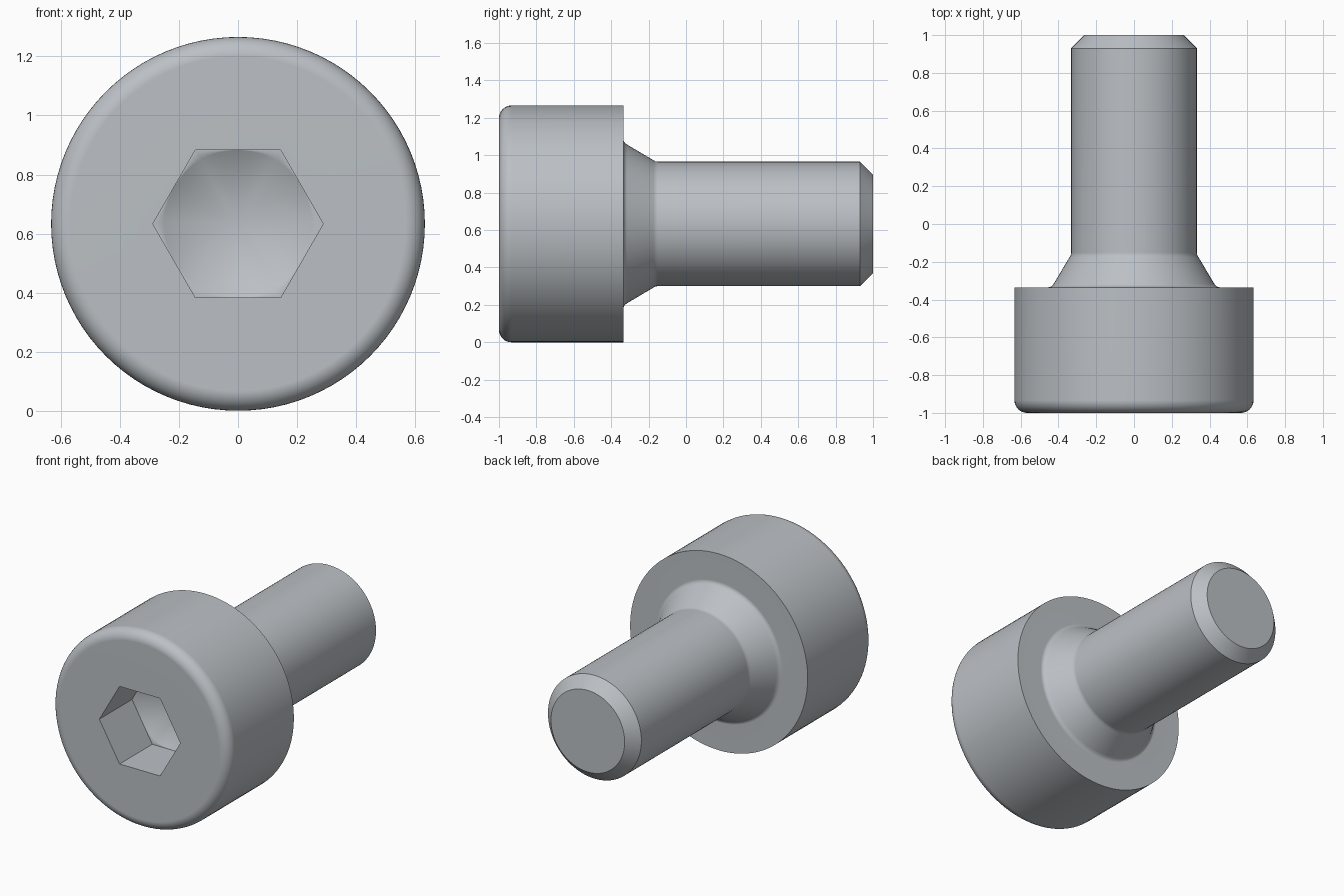
import bpy, bmesh
from math import sin, cos, pi, radians

cube = bpy.data.objects.get("Cube")
if cube:
    bpy.data.objects.remove(cube, do_unlink=True)

SEGMENTS = 96          # divisible by 12, so hexagon corners and flats line up
HEAD_R = 0.633
SHANK_R = 0.333
SOCKET_R = 0.25        # half the width across the socket flats
FILLET = 0.067

steel = bpy.data.materials.new("steel grey")
steel.use_nodes = True
colour = (0.5, 0.53, 0.56, 1)
steel.diffuse_color = colour
steel.node_tree.nodes["Principled BSDF"].inputs["Base Color"].default_value = colour


def ring(bm, radius, y, hexagonal=False):
    """Ring of vertices around the screw axis, round or hexagonal."""
    verts = []
    for i in range(SEGMENTS):
        a = 2 * pi * i / SEGMENTS
        r = radius / cos(a % (pi / 3) - pi / 6) if hexagonal else radius
        verts.append(bm.verts.new((r * cos(a), y, HEAD_R + r * sin(a))))
    return verts


# Hexagonal socket with a drilled conical bottom: radius, y, hexagonal
profile = [(0, -0.522, False), (SOCKET_R, -0.667, False),
           (SOCKET_R, -0.667, True), (SOCKET_R, -1, True)]

# Rounded front rim of the head
for i in range(9):
    a = pi / 2 * i / 8
    profile.append((HEAD_R - FILLET + FILLET * sin(a),
                    -1 + FILLET - FILLET * cos(a), False))

# Bearing face, flared neck, shank and chamfered tip
for r, y in [(HEAD_R, -0.335), (0.453, -0.335), (0.441, -0.332),
             (0.431, -0.325), (0.424, -0.315), (0.341, -0.175),
             (0.335, -0.165), (SHANK_R, -0.152), (SHANK_R, 0.93),
             (0.263, 1), (0, 1)]:
    profile.append((r, y, False))

# Skin neighbouring rings into one closed body
bm = bmesh.new()
rings = [ring(bm, *p) for p in profile]
for a, b in zip(rings, rings[1:]):
    for i in range(SEGMENTS):
        j = (i + 1) % SEGMENTS
        bm.faces.new((a[i], a[j], b[j], b[i]))
bmesh.ops.remove_doubles(bm, verts=bm.verts, dist=0.00001)
bmesh.ops.recalc_face_normals(bm, faces=bm.faces)

mesh = bpy.data.meshes.new("socket_head_screw")
bm.to_mesh(mesh)
bm.free()
mesh.materials.append(steel)
screw = bpy.data.objects.new("socket_head_screw", mesh)
bpy.context.collection.objects.link(screw)

# Smooth round surfaces, crisp edges, flat end faces
bpy.context.view_layer.objects.active = screw
screw.select_set(True)
bpy.ops.object.shade_smooth_by_angle(angle=radians(35))
weighted = screw.modifiers.new("weighted normals", 'WEIGHTED_NORMAL')
weighted.keep_sharp = True
